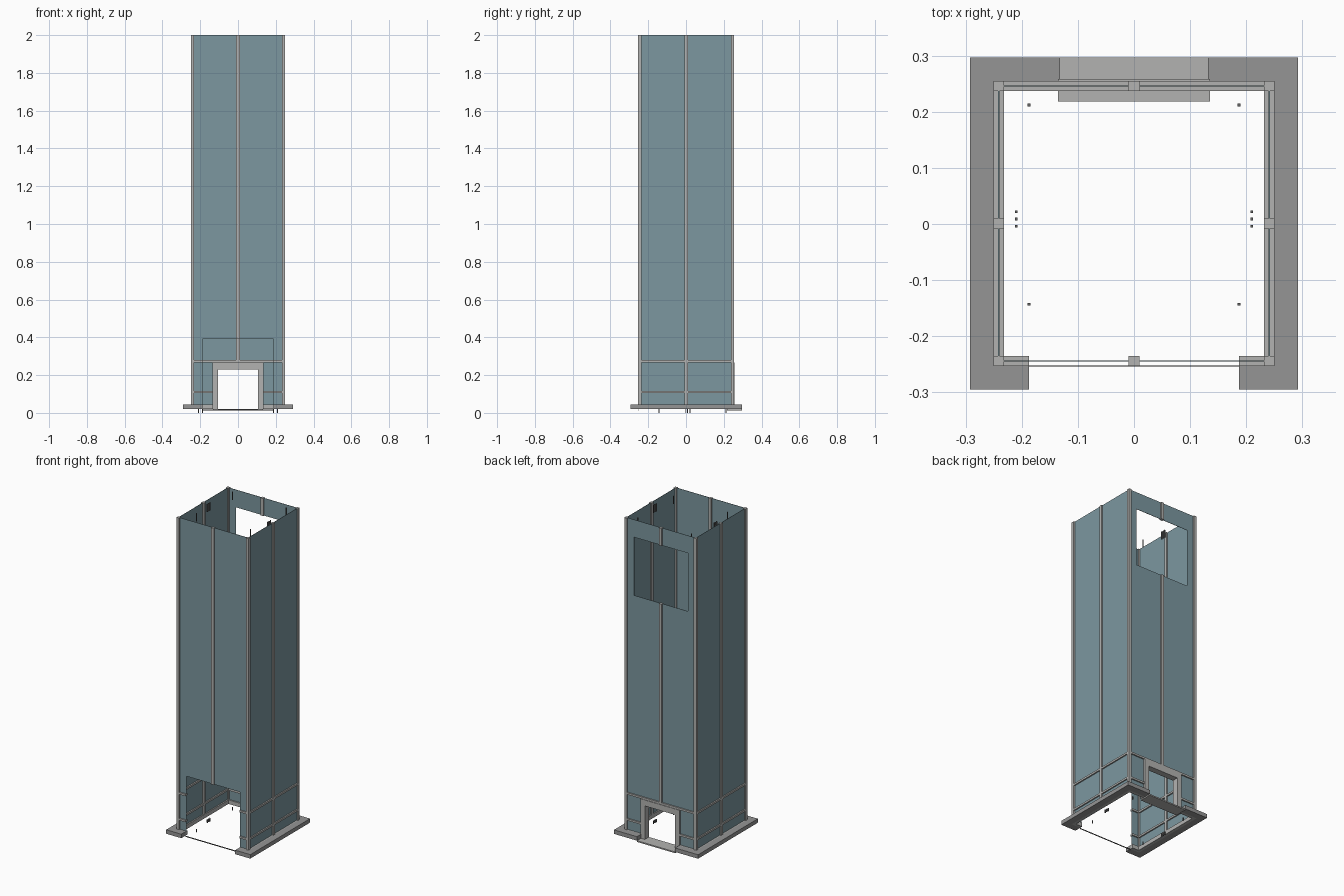
import bpy, bmesh
from mathutils import Matrix, Vector

if "Cube" in bpy.data.objects:
    bpy.data.objects.remove(bpy.data.objects["Cube"])


def material(name, rgb):
    m = bpy.data.materials.new(name)
    m.diffuse_color = (*rgb, 1)
    m.use_nodes = True
    m.node_tree.nodes["Principled BSDF"].inputs["Base Color"].default_value = m.diffuse_color
    return m


GLASS = material("tinted_glass", (0.20, 0.31, 0.35))
DARK = material("dark_metal", (0.12, 0.12, 0.12))
BASE = material("base_grey", (0.30, 0.30, 0.30))
STEEL = material("frame_grey", (0.45, 0.45, 0.44))


def finish(name, bm, mat):
    me = bpy.data.meshes.new(name)
    bm.to_mesh(me)
    bm.free()
    ob = bpy.data.objects.new(name, me)
    bpy.context.collection.objects.link(ob)
    me.materials.append(mat)
    return ob


def boxes(name, mat, *bounds):
    """One object from boxes given as (x0, x1, y0, y1, z0, z1)."""
    bm = bmesh.new()
    for x0, x1, y0, y1, z0, z1 in bounds:
        c = Vector((x0 + x1, y0 + y1, z0 + z1)) / 2
        s = Matrix.Diagonal((x1 - x0, y1 - y0, z1 - z0, 1))
        bmesh.ops.create_cube(bm, size=1, matrix=Matrix.Translation(c) @ s)
    return finish(name, bm, mat)


def mirror(b):
    return (-b[1], -b[0], *b[2:])


def pair(name, mat, *bounds):
    """Boxes plus their copies mirrored across x = 0."""
    return boxes(name, mat, *bounds, *[mirror(b) for b in bounds])


def glass(name, y, xs, zs, holes):
    """Thin wall in the xz plane; grid cells listed in holes are left open."""
    bm = bmesh.new()
    grid = [[bm.verts.new((x, y, z)) for z in zs] for x in xs]
    for i in range(len(xs) - 1):
        for j in range(len(zs) - 1):
            if (i, j) not in holes:
                bm.faces.new((grid[i][j], grid[i + 1][j], grid[i + 1][j + 1], grid[i][j + 1]))
    loose = [v for v in bm.verts if not v.link_faces]
    bmesh.ops.delete(bm, geom=loose, context='VERTS')
    ob = finish(name, bm, GLASS)
    mod = ob.modifiers.new("thickness", 'SOLIDIFY')
    mod.thickness, mod.offset = 0.002, 0
    return ob


LOW, TOP = 0.02, 2.0          # bottom and top of the shaft
OUT, IN = 0.25, 0.232         # post faces in x
F0, F1 = -0.253, -0.235       # front post depth
B0, B1 = 0.237, 0.255         # back post depth
OPEN = 0.187                  # half width of the large openings

# Base plinth, open at the front and at the back door
pair("base_frame", BASE,
     (OUT, 0.292, -0.295, 0.297, LOW, 0.045),
     (OPEN, OUT, -0.295, F0, LOW, 0.045),
     (0.132, OUT, B1, 0.297, LOW, 0.045))

# Vertical posts
pair("corner_posts", STEEL, (IN, OUT, F0, F1, LOW, TOP), (IN, OUT, B0, B1, LOW, TOP))
pair("side_middle_posts", STEEL, (IN, OUT, -0.008, 0.01, LOW, TOP))
boxes("front_middle_post", STEEL, (-0.01, 0.01, F0, F1, 0.39, TOP))
boxes("back_middle_post", STEEL,
      (-0.01, 0.01, B0, B1, 0.25, 1.525), (-0.01, 0.01, B0, B1, 1.89, TOP))

# Horizontal rails: sill, low rail and lintel rail
for label, z in (("sill", 0.0325), ("low", 0.11), ("upper", 0.273)):
    h = 0.0125 if label == "sill" else 0.006
    inner = 0 if label == "upper" else 0.13
    pair(label + "_rails", STEEL,
         (IN, OUT, F1, B0, z - h, z + h),
         (OPEN, IN, F0, F1, z - h, z + h),
         (inner, IN, B0, B1, z - h, z + h))

# Glass walls
glass("front_glass", -0.244, (-0.24, -OPEN, OPEN, 0.24), (LOW, 0.39, TOP), {(1, 0)})
glass("back_glass", 0.246, (-0.24, -OPEN, -0.13, 0.13, OPEN, 0.24),
      (LOW, 0.265, 1.525, 1.89, TOP), {(2, 0), (1, 2), (2, 2), (3, 2)})
pair("side_glass", GLASS, (0.24, 0.242, -0.244, 0.246, LOW, TOP))

# Back doorway: jambs, lintel and threshold
pair("door_jambs", STEEL, (0.105, 0.135, 0.218, 0.258, LOW, 0.23))
boxes("door_lintel", STEEL, (-0.135, 0.135, 0.218, 0.258, 0.23, 0.267))
boxes("door_threshold", STEEL, (-0.132, 0.132, 0.218, 0.297, 0.012, 0.02))
boxes("front_threshold_edge", DARK, (-OPEN, OPEN, -0.254, -0.252, 0.013, 0.019))

# Small guide pins at the bottom and top of the shaft
R = 0.0025
spots = [(0.187, 0.212), (0.187, -0.143)] + [(0.21, y) for y in (-0.004, 0.009, 0.022)]
for label, z0, z1 in (("lower", 0.0, 0.02), ("top", 1.95, TOP)):
    pair(label + "_guide_pins", DARK,
         *[(x - R, x + R, y - R, y + R, z0, z1) for x, y in spots])
